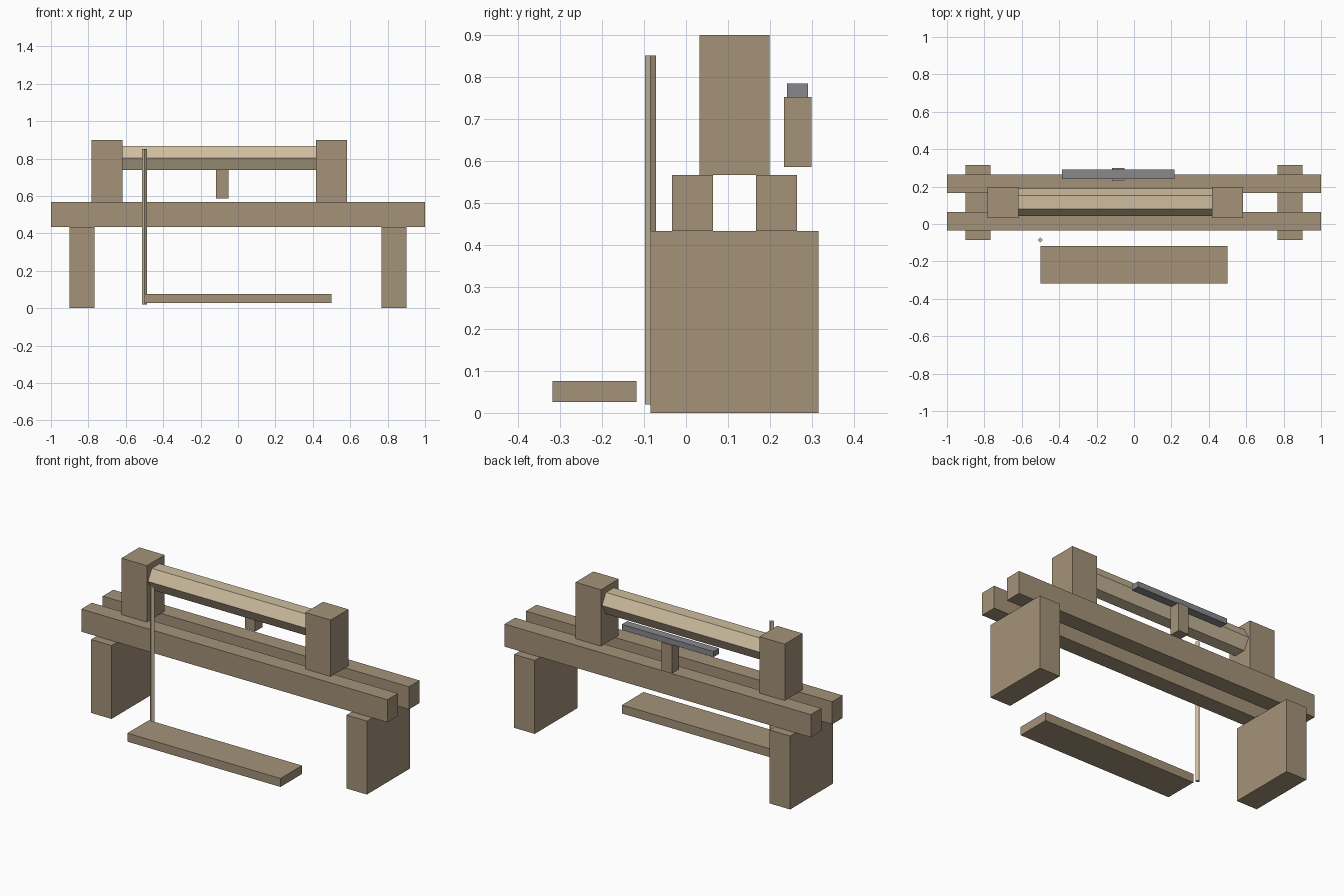
import bpy, math

if "Cube" in bpy.data.objects:
    bpy.data.objects.remove(bpy.data.objects["Cube"])

def mat(name, rgb):
    m = bpy.data.materials.new(name)
    m.diffuse_color = (*rgb, 1)
    m.use_nodes = True
    m.node_tree.nodes["Principled BSDF"].inputs["Base Color"].default_value = m.diffuse_color
    return m

wood = mat("wood", (0.37, 0.29, 0.19))
pale_wood = mat("pale_wood", (0.62, 0.51, 0.35))
metal = mat("metal", (0.25, 0.25, 0.27))

def finish(name, material):
    o = bpy.context.object
    o.name = name
    o.data.materials.append(material)
    return o

def box(name, centre, size, material=wood):
    bpy.ops.mesh.primitive_cube_add(size=1, location=centre)
    bpy.context.object.scale = size
    bpy.ops.object.transform_apply(location=False, rotation=False, scale=True)
    return finish(name, material)

def rod(name, sides, radius, length, centre, rotation, material):
    bpy.ops.mesh.primitive_cylinder_add(vertices=sides, radius=radius, depth=length,
                                        location=centre, rotation=rotation)
    return finish(name, material)

BED_Y = 0.1155  # centre line of the lathe bed

# Slab legs and the two bed rails
for side, sx in (("left", -1), ("right", 1)):
    box(f"{side}_leg", (sx * 0.834, BED_Y, 0.2167), (0.134, 0.4, 0.4334))
for side, sy in (("front", -1), ("back", 1)):
    box(f"{side}_bed_rail", (0, BED_Y + sy * 0.1, 0.5), (2, 0.098, 0.1335))

# Upright heads holding the workpiece
box("headstock", (-0.701, BED_Y, 0.7335), (0.166, 0.166, 0.333))
box("tailstock", (0.4995, BED_Y, 0.7335), (0.166, 0.166, 0.333))

# Hexagonal workpiece with flat top, points facing front and back
rod("workpiece", 6, 0.073, 1.07, (-0.1, BED_Y, 0.803),
    (0, math.pi / 2, 0), pale_wood)

# Tool rest: post and metal bar
box("tool_rest_post", (-0.084, 0.2665, 0.669), (0.066, 0.066, 0.166))
box("tool_rest_bar", (-0.084, 0.2655, 0.768), (0.6, 0.05, 0.0325), metal)

# Foot treadle and the thin drive cord
box("treadle", (0, -0.2175, 0.0515), (1, 0.2, 0.05))
rod("drive_cord", 4, 0.0135, 0.831, (-0.501, -0.0847, 0.4355), (0, 0, 0), pale_wood)
